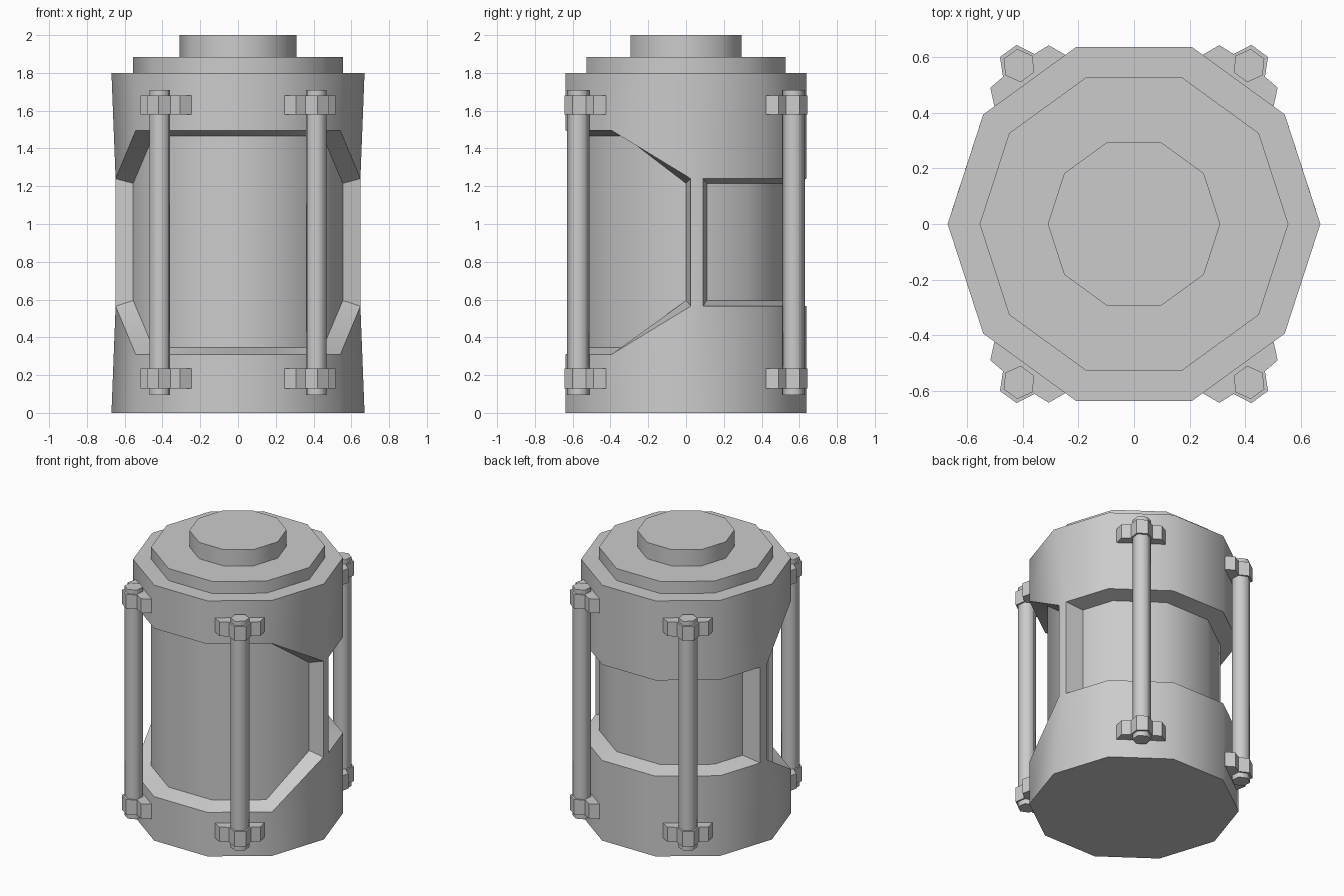
import bpy, bmesh, math

if "Cube" in bpy.data.objects:
    bpy.data.objects.remove(bpy.data.objects["Cube"])

TOP = 1.8


def finish(name, bm, smooth=None):
    bmesh.ops.remove_doubles(bm, verts=bm.verts, dist=1e-4)
    bmesh.ops.recalc_face_normals(bm, faces=bm.faces)
    mesh = bpy.data.meshes.new(name)
    bm.to_mesh(mesh)
    bm.free()
    ob = bpy.data.objects.new(name, mesh)
    bpy.context.collection.objects.link(ob)
    if smooth:
        bpy.ops.object.select_all(action='DESELECT')
        ob.select_set(True)
        bpy.context.view_layer.objects.active = ob
        bpy.ops.object.shade_smooth_by_angle(angle=math.radians(smooth))
    return ob


def prism(name, outline, z0, z1, smooth=None):
    bm = bmesh.new()
    lo = [bm.verts.new((x, y, z0)) for x, y in outline]
    hi = [bm.verts.new((x, y, z1)) for x, y in outline]
    bm.faces.new(lo[::-1])
    bm.faces.new(hi)
    n = len(outline)
    for i in range(n):
        j = (i + 1) % n
        bm.faces.new((lo[i], lo[j], hi[j], hi[i]))
    return finish(name, bm, smooth)


def ngon(n, r, cx=0, cy=0, turn=0):
    return [(cx + r * math.cos(math.radians(turn) + k * math.tau / n),
             cy + r * math.sin(math.radians(turn) + k * math.tau / n)) for k in range(n)]


# Body: ten-sided shell with a tall front window, a shorter back window and two side ribs
R, CORE = 0.67, 0.555


def polar(r, deg):
    return (r * math.cos(math.radians(deg)), r * math.sin(math.radians(deg)))


# each column: base point, window lip point, lip height, recessed point, recessed height
half = []
for deg, lip, inner in ((-72, 0.31, 0.345), (-36, 0.31, 0.345)):
    half.append((polar(R, deg), polar(R, deg), lip, polar(CORE, deg), inner))
half.append(((R, 0), (0.648, 0.025), 0.565, (CORE, 0), 0.595))
half.append(((R, 0), (0.641, 0.09), 0.565, (0.519, 0.11), 0.595))
for deg in (36, 72):
    half.append((polar(R, deg), polar(R, deg), 0.565, polar(CORE, deg), 0.595))
flip = lambda p: (-p[0], p[1])
columns = half + [(flip(b), flip(l), lz, flip(c), cz) for b, l, lz, c, cz in half[::-1]]

bm = bmesh.new()
grid = []
for b, l, lz, c, cz in columns:
    pts = [(*b, 0), (*l, lz), (*c, cz), (*c, 1.81 - cz), (*l, 1.805 - lz), (*b, TOP)]
    grid.append([bm.verts.new(p) for p in pts])
n = len(grid)
for i in range(n):
    a, b = grid[i], grid[(i + 1) % n]
    if i in (2, 8):
        # rib: outer face and two side walls
        for k in (0, 4):
            bm.faces.new((a[k], b[k], b[k + 1], a[k + 1]))
        bm.faces.new((a[1], b[1], b[4], a[4]))
        for col in (a, b):
            bm.faces.new(col[1:5])
    else:
        for k in range(5):
            bm.faces.new((a[k], b[k], b[k + 1], a[k + 1]))
bm.faces.new([g[0] for g in grid[::-1]])
bm.faces.new([g[5] for g in grid])
finish("body_shell", bm, 38)

# Stepped lid
prism("lid_step", ngon(10, CORE), TOP - 0.02, 1.885, 38)
prism("lid_knob", ngon(10, 0.31), 1.86, 2.0, 38)

# Four corner posts, each held by a lower and an upper clamp
clamp = [(-0.165, 0.62), (-0.13, 0.70), (-0.07, 0.705), (-0.037, 0.769),
         (0.037, 0.769), (0.07, 0.705), (0.13, 0.70), (0.165, 0.62)]
u = polar(1, 54)
outline = [(t * u[1] + r * u[0], -t * u[0] + r * u[1]) for t, r in clamp]
post = ngon(6, 0.06, 0.704 * u[0], 0.704 * u[1], 24)
for xname, sx in (("right", 1), ("left", -1)):
    for yname, sy in (("back", 1), ("front", -1)):
        mirror = lambda pts: [(x * sx, y * sy) for x, y in pts]
        tag = f"{yname}_{xname}"
        prism("post_" + tag, mirror(post), 0.095, 1.71, 65)
        prism("lower_clamp_" + tag, mirror(outline), 0.13, 0.235)
        prism("upper_clamp_" + tag, mirror(outline), 1.58, 1.68)
